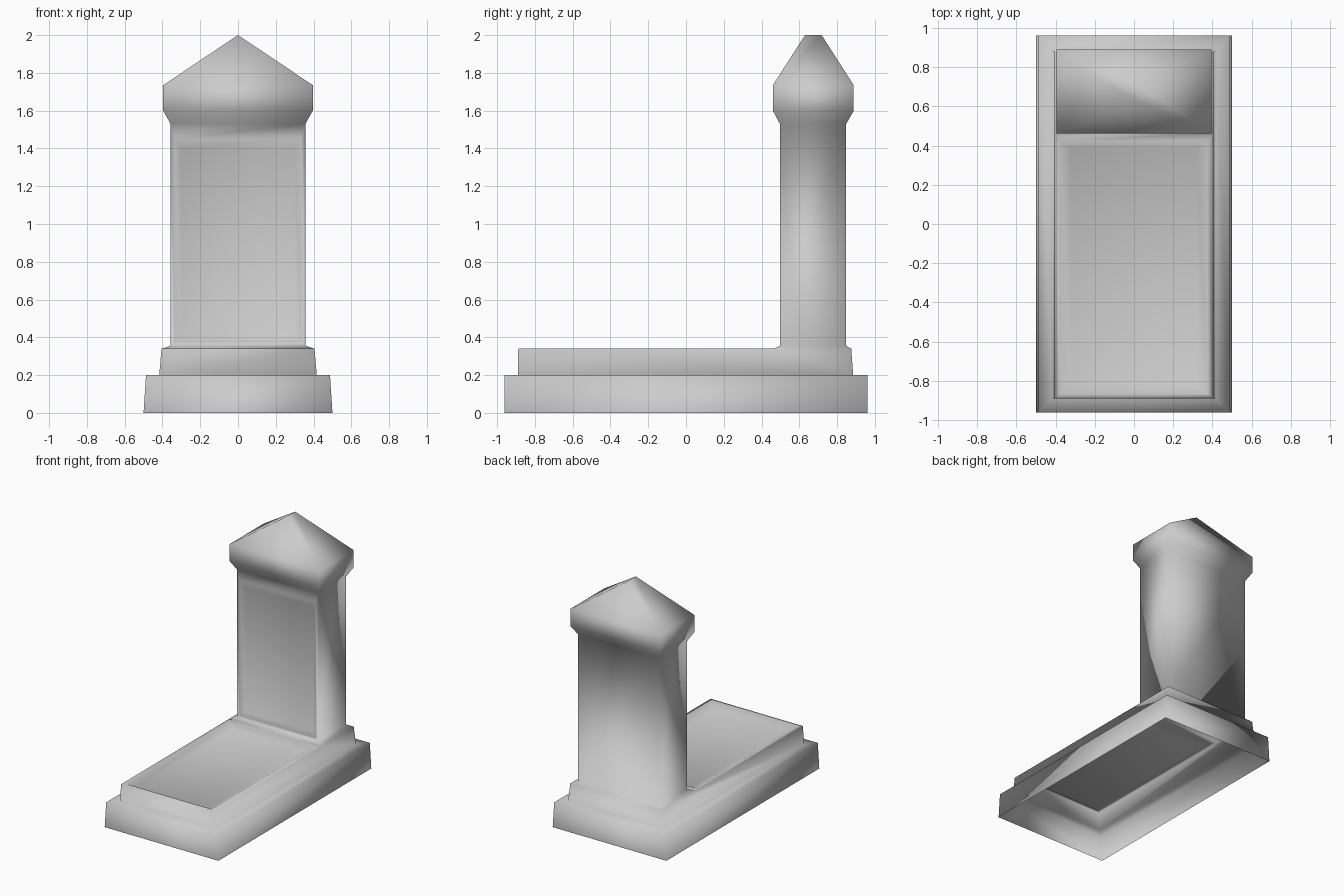
import bpy
import bmesh

if "Cube" in bpy.data.objects:
    bpy.data.objects.remove(bpy.data.objects["Cube"])

stone = bpy.data.materials.new("grey_stone")
stone.diffuse_color = (0.6, 0.6, 0.6, 1)
stone.use_nodes = True
stone.node_tree.nodes["Principled BSDF"].inputs["Base Color"].default_value = stone.diffuse_color

bm = bmesh.new()


def flat_ring(x, y0, y1, z):
    """Horizontal rectangle of four vertices."""
    return [bm.verts.new(p) for p in
            ((-x, y0, z), (x, y0, z), (x, y1, z), (-x, y1, z))]


def upright_ring(x, z0, z1, y):
    """Rectangle facing the front."""
    return [bm.verts.new(p) for p in
            ((-x, y, z0), (x, y, z0), (x, y, z1), (-x, y, z1))]


def bridge(a, b, skip=()):
    """Join two rings with quads; side 0 is the front."""
    for i in range(4):
        if i not in skip:
            j = (i + 1) % 4
            bm.faces.new((a[i], a[j], b[j], b[i]))


# Stepped plinth, open underneath
foot = flat_ring(0.5, -0.96, 0.96, 0)
ledge = flat_ring(0.487, -0.96, 0.96, 0.2)
step = flat_ring(0.417, -0.89, 0.885, 0.2)
bridge(foot, ledge)
bridge(ledge, step)

# Upper step: top edge is divided where the headstone starts
slab = flat_ring(0.405, -0.888, 0.465, 0.34)
back = [bm.verts.new((s * 0.405, 0.875, 0.34)) for s in (-1, 1)]
bm.faces.new((step[0], step[1], slab[1], slab[0]))
bm.faces.new((step[1], step[2], back[1], slab[2], slab[1]))
bm.faces.new((step[2], step[3], back[0], back[1]))
bm.faces.new((step[3], step[0], slab[0], slab[3], back[0]))

# Recessed panel in the slab
slab_rim = flat_ring(0.375, -0.865, 0.42, 0.34)
slab_panel = flat_ring(0.32, -0.825, 0.385, 0.315)
bridge(slab, slab_rim)
bridge(slab_rim, slab_panel)
bm.faces.new(slab_panel)

# Headstone shaft, flared cap and eaves
socket = [slab[3], slab[2], back[1], back[0]]
shaft_low = flat_ring(0.357, 0.497, 0.848, 0.355)
shaft_high = flat_ring(0.357, 0.497, 0.848, 1.53)
flare = flat_ring(0.396, 0.46, 0.888, 1.60)
eaves = flat_ring(0.396, 0.46, 0.888, 1.735)
bridge(socket, shaft_low)
bridge(shaft_low, shaft_high, skip=(0,))
bridge(shaft_high, flare)
bridge(flare, eaves)

# Recessed panel in the headstone front
front = [shaft_low[0], shaft_low[1], shaft_high[1], shaft_high[0]]
front_rim = upright_ring(0.335, 0.375, 1.45, 0.497)
front_panel = upright_ring(0.30, 0.405, 1.40, 0.522)
bridge(front, front_rim)
bridge(front_rim, front_panel)
bm.faces.new(front_panel)

# Hipped roof with a short ridge running front to back
r0 = bm.verts.new((0, 0.63, 2.0))
r1 = bm.verts.new((0, 0.718, 2.0))
bm.faces.new((eaves[0], eaves[1], r0))
bm.faces.new((eaves[1], eaves[2], r1, r0))
bm.faces.new((eaves[2], eaves[3], r1))
bm.faces.new((eaves[3], eaves[0], r0, r1))

bmesh.ops.recalc_face_normals(bm, faces=bm.faces)
for f in bm.faces:
    f.smooth = True

mesh = bpy.data.meshes.new("grave_monument")
bm.to_mesh(mesh)
bm.free()
mesh.materials.append(stone)
bpy.context.collection.objects.link(bpy.data.objects.new("grave_monument", mesh))
